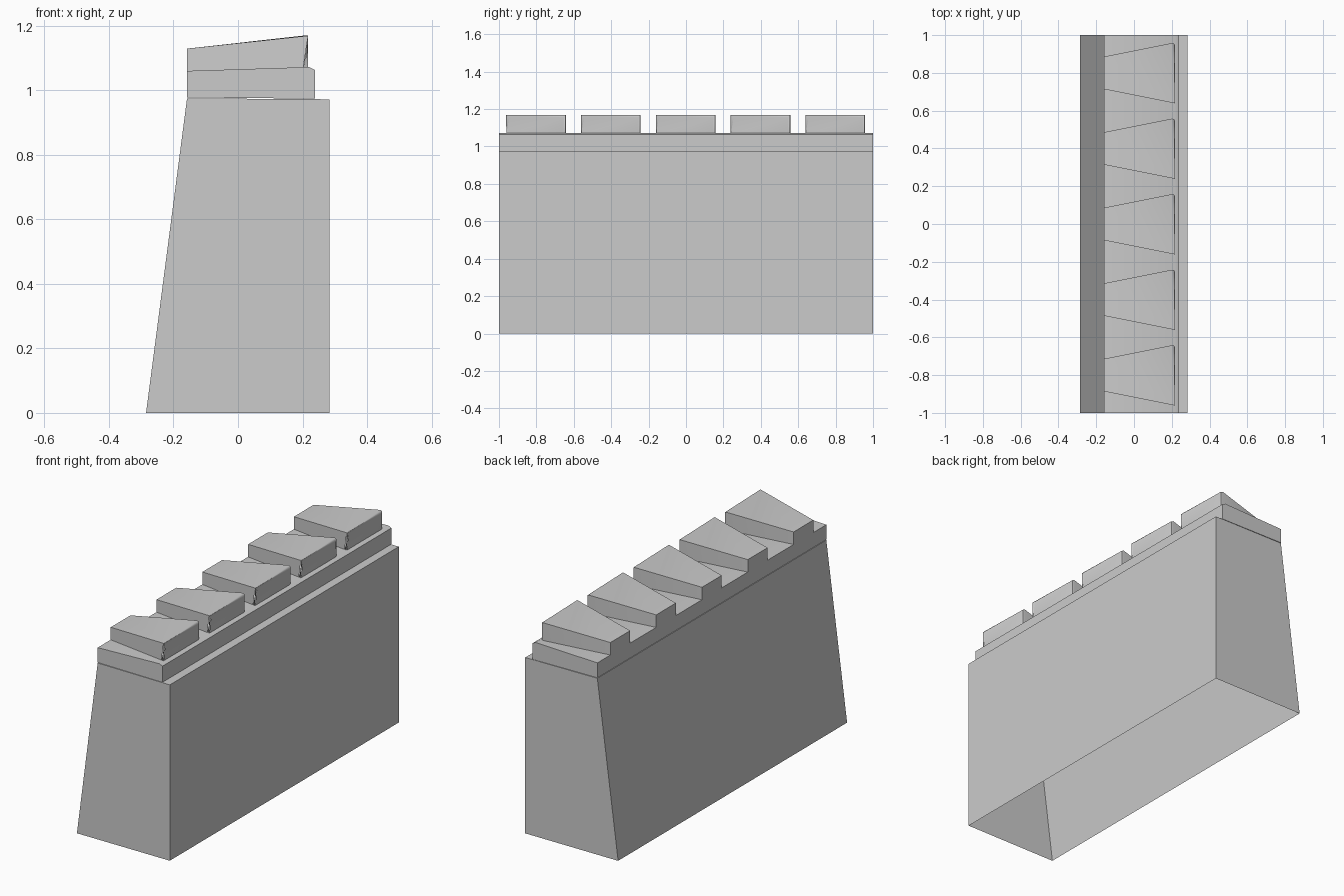
import bpy, bmesh, math

cube = bpy.data.objects.get("Cube")
if cube:
    bpy.data.objects.remove(cube, do_unlink=True)

stone = bpy.data.materials.new("light_grey_stone")
stone.use_nodes = True
GREY = (0.6, 0.6, 0.6, 1)
stone.diffuse_color = GREY
stone.node_tree.nodes["Principled BSDF"].inputs["Base Color"].default_value = GREY


def finish(bm, name):
    """Turn a bmesh into a smooth-shaded stone part with sharp corners kept."""
    bmesh.ops.recalc_face_normals(bm, faces=bm.faces)
    mesh = bpy.data.meshes.new(name)
    bm.to_mesh(mesh)
    bm.free()
    mesh.materials.append(stone)
    obj = bpy.data.objects.new(name, mesh)
    bpy.context.collection.objects.link(obj)
    bpy.ops.object.select_all(action='DESELECT')
    obj.select_set(True)
    bpy.context.view_layer.objects.active = obj
    bpy.ops.object.shade_smooth_by_angle(angle=math.radians(50))
    return obj


def extrude_profile(profile, half_length):
    """Extrude an x-z profile along y; the half length may vary with x."""
    bm = bmesh.new()
    ends = [[bm.verts.new((x, side * half_length(x), z)) for x, z in profile]
            for side in (-1, 1)]
    for end in ends:
        bm.faces.new(end)
    n = len(profile)
    for i in range(n):
        j = (i + 1) % n
        bm.faces.new((ends[0][i], ends[0][j], ends[1][j], ends[1][i]))
    return bm


def drop_bottom(bm, z):
    """Open the underside."""
    low = [f for f in bm.faces if all(v.co.z < z for v in f.verts)]
    bmesh.ops.delete(bm, geom=low, context='FACES')


# Wall: hollow shell with a sloped rear side and an open base
wall = extrude_profile(
    [(-0.285, 0), (0.283, 0), (0.283, 0.972), (-0.158, 0.975)], lambda x: 1)
drop_bottom(wall, 0.1)
finish(wall, "wall")

# Coping: long slab with a chamfered outer edge
coping = extrude_profile(
    [(-0.158, 0.978), (0.238, 0.974), (0.238, 1.063),
     (0.22, 1.072), (-0.158, 1.06)], lambda x: 1)
finish(coping, "coping")

# Merlons: five wedge-shaped blocks, wider and higher on the outer side
for i in range(5):
    merlon = extrude_profile(
        [(-0.158, 1.055), (0.217, 1.065), (0.217, 1.171), (-0.158, 1.129)],
        lambda x: 0.086 + (x + 0.158) * 0.2)
    drop_bottom(merlon, 1.08)
    outer = [e for e in merlon.edges
             if all(v.co.x > 0.2 for v in e.verts)
             and any(v.co.z > 1.1 for v in e.verts)]
    bmesh.ops.bevel(merlon, geom=outer, offset=0.016, segments=2,
                    profile=0.5, affect='EDGES')
    finish(merlon, f"merlon_{i + 1}").location.y = -0.8 + 0.4 * i
